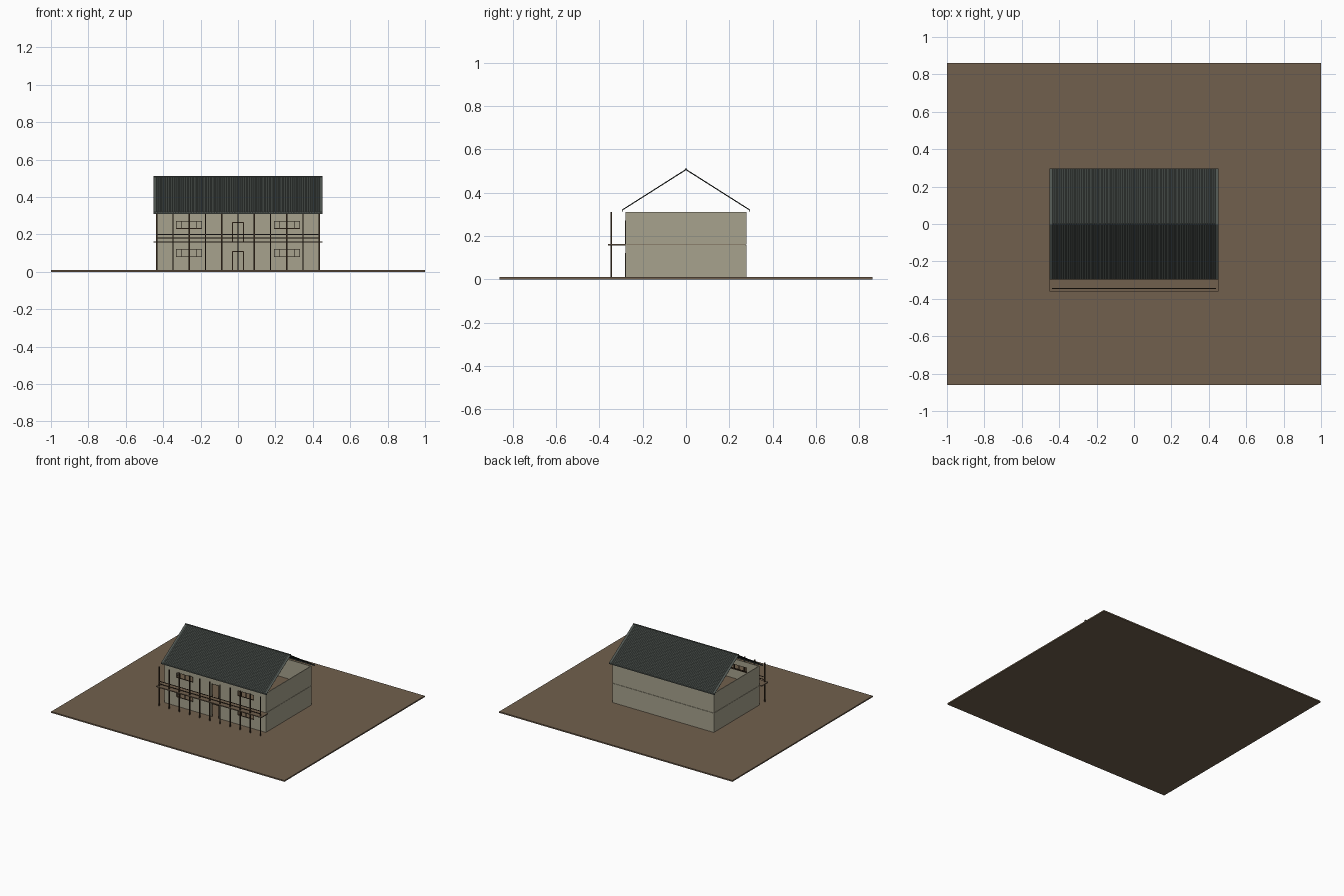
import bpy, bmesh, math

cube = bpy.data.objects.get("Cube")
if cube:
    bpy.data.objects.remove(cube, do_unlink=True)


def material(name, rgb):
    m = bpy.data.materials.new(name)
    m.use_nodes = True
    col = tuple((c / 255) ** 2.2 for c in rgb) + (1,)
    m.diffuse_color = col
    m.node_tree.nodes["Principled BSDF"].inputs["Base Color"].default_value = col
    return m


EARTH = material("earth brown", (112, 96, 78))
WALL = material("plaster beige", (166, 161, 140))
ROOF = material("roof slate grey", (80, 86, 82))
WOOD = material("dark timber", (66, 53, 40))


def finish(name, bm, mat):
    bmesh.ops.recalc_face_normals(bm, faces=bm.faces)
    me = bpy.data.meshes.new(name)
    bm.to_mesh(me)
    bm.free()
    me.materials.append(mat)
    ob = bpy.data.objects.new(name, me)
    bpy.context.collection.objects.link(ob)
    return ob


def add_box(bm, x0, x1, y0, y1, z0, z1):
    vs = bmesh.ops.create_cube(bm, size=1)["verts"]
    for v in vs:
        v.co.x = x1 if v.co.x > 0 else x0
        v.co.y = y1 if v.co.y > 0 else y0
        v.co.z = z1 if v.co.z > 0 else z0


def boxes(name, mat, *dims):
    bm = bmesh.new()
    for d in dims:
        add_box(bm, *d)
    return finish(name, bm, mat)


W, D, BASE, MID, TOP = 0.435, 0.28, 0.01, 0.16, 0.312
T = 0.006
OVER = 0.453

# Ground, upper floor and balcony
boxes("ground", EARTH, (-1, 1, -0.86, 0.86, 0, BASE))
boxes("upper_floor", EARTH, (-W + T, W - T, -D + T, D - T, MID - 0.003, MID + 0.002))
boxes("balcony_deck", EARTH, (-OVER, OVER, -0.36, -D, MID - 0.004, MID + 0.003))

# Plain walls in two storeys with a narrow joint between them
for name, z0, z1 in (("lower", BASE, MID - 0.001), ("upper", MID + 0.001, TOP)):
    boxes(name + "_walls", WALL,
          (-W, W, D - T, D, z0, z1),
          (-W, -W + T, -D, D - T, z0, z1),
          (W - T, W, -D, D - T, z0, z1))

# Openings as x and z ranges
windows = [(s * 0.262 - 0.07, s * 0.262 + 0.07, z, z + 0.042)
           for s in (-1, 1) for z in (0.08, 0.23)]
doors = [(-0.031, 0.031, BASE, 0.11), (-0.031, 0.031, MID + 0.003, 0.265)]
openings = windows + doors

# Front wall as a sheet with the openings left out, then thickened
xs = sorted({-W + T, W - T} | {x for o in openings for x in o[:2]})
zs = sorted({BASE, TOP} | {z for o in openings for z in o[2:]})
bm = bmesh.new()
grid = {(x, z): bm.verts.new((x, -D, z)) for x in xs for z in zs}
for x0, x1 in zip(xs, xs[1:]):
    for z0, z1 in zip(zs, zs[1:]):
        cx, cz = (x0 + x1) / 2, (z0 + z1) / 2
        if not any(a < cx < b and c < cz < d for a, b, c, d in openings):
            bm.faces.new([grid[p] for p in ((x0, z0), (x1, z0), (x1, z1), (x0, z1))])
bmesh.ops.dissolve_limit(bm, angle_limit=0.01, verts=bm.verts, edges=bm.edges)
for f in bm.faces:
    if f.normal.y > 0:
        f.normal_flip()
wall = finish("front_wall", bm, WALL)
for p in wall.data.polygons:
    if p.normal.y > 0:
        p.flip()
solid = wall.modifiers.new("thickness", "SOLIDIFY")
solid.thickness = T
solid.offset = -1

# Frames around every opening, with glazing bars in the windows
B = 0.003
frame = []
for a, b, c, d in openings:
    y0, y1 = -D - 0.001, -D + T
    frame += [(a, a + B, y0, y1, c, d), (b - B, b, y0, y1, c, d),
              (a + B, b - B, y0, y1, d - B, d)]
for a, b, c, d in windows:
    frame.append((a + B, b - B, -D - 0.001, -D + T, c, c + B))
    for t in (0.22, 0.5, 0.78):
        x = a + (b - a) * t
        frame.append((x - B / 2, x + B / 2, -D, -D + T, c + B, d - B))
boxes("opening_frames", WOOD, *frame)

# Balcony posts and rails
Y, R = -0.345, 0.0035
boxes("balcony_posts", WOOD,
      *[(x - R, x + R, Y - R, Y + R, BASE, TOP)
        for x in (W * i / 5 for i in range(-5, 6))])
boxes("balcony_rails", WOOD,
      *[(-W, W, Y - 0.002, Y + 0.002, z - 0.002, z + 0.002)
        for z in (0.18, 0.2)])

# Corrugated roof slopes with flat verges and a short eave drop
WAVES, STEPS, FLAT = 64, 4, 0.014
span = OVER - FLAT
for side, name in ((-1, "front_roof"), (1, "back_roof")):
    bm = bmesh.new()
    cols = [(-OVER, 0)]
    for i in range(WAVES * STEPS + 1):
        cols.append((-span + 2 * span * i / (WAVES * STEPS),
                     0.002 * math.sin(2 * math.pi * i / STEPS)))
    cols.append((OVER, 0))
    rows = [[bm.verts.new((x, side * y, z + h * wave))
             for y, z, wave in ((0, 0.508, 1), (0.296, 0.32, 1), (0.296, 0.31, 0))]
            for x, h in cols]
    for p, q in zip(rows, rows[1:]):
        for k in range(2):
            bm.faces.new((p[k], q[k], q[k + 1], p[k + 1]))
    roof = finish(name, bm, ROOF)
    roof.modifiers.new("thickness", "SOLIDIFY").thickness = 0.002

# Ridge cap
boxes("ridge_cap", ROOF, (-OVER, OVER, -0.004, 0.004, 0.506, 0.512))
